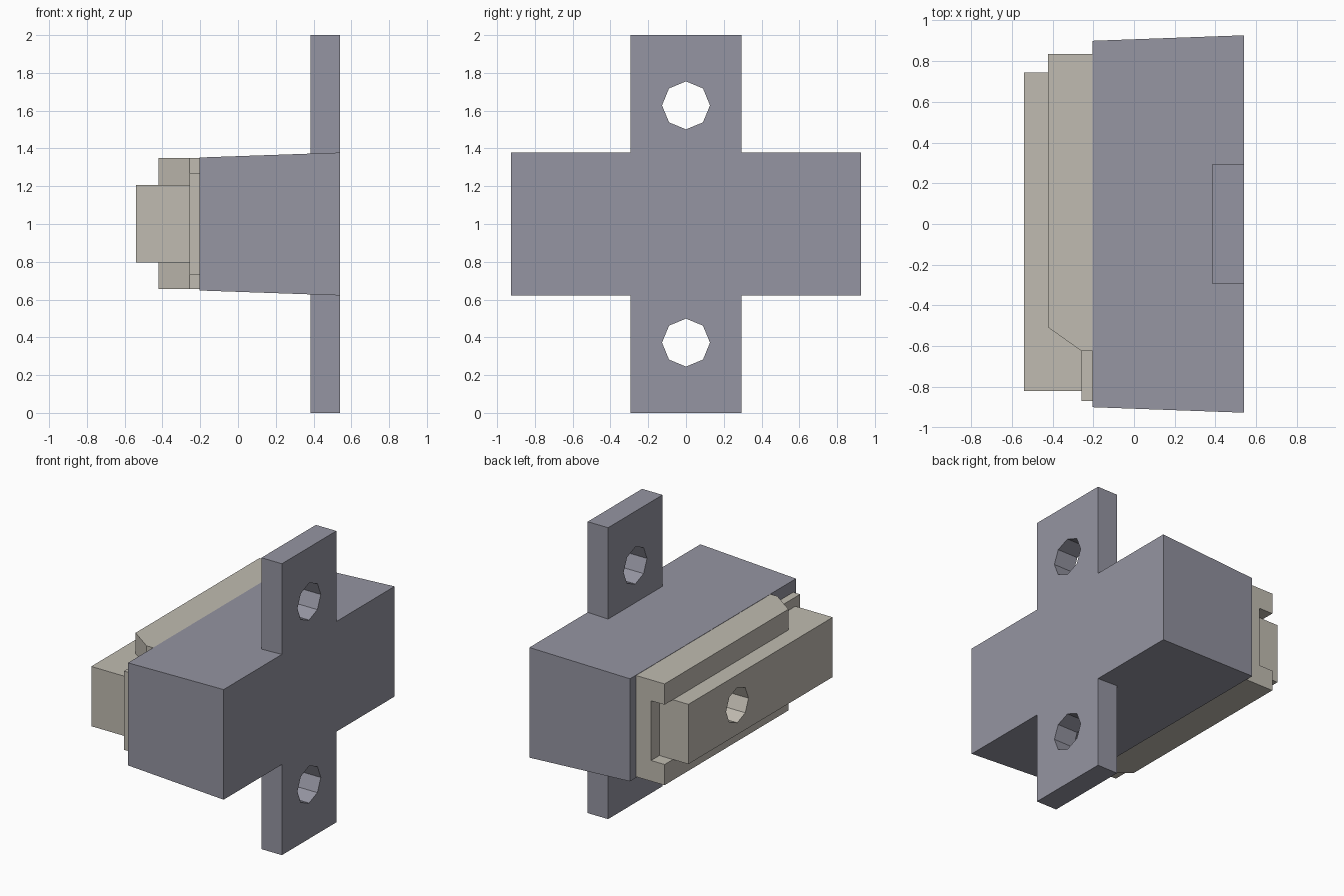
import bpy, math
from mathutils import Matrix

if "Cube" in bpy.data.objects:
    bpy.data.objects.remove(bpy.data.objects["Cube"])


def material(name, rgb):
    m = bpy.data.materials.new(name)
    m.diffuse_color = (*rgb, 1)
    m.use_nodes = True
    m.node_tree.nodes["Principled BSDF"].inputs["Base Color"].default_value = m.diffuse_color
    return m


GREY = material("slate_grey", (0.30, 0.30, 0.36))
BEIGE = material("warm_beige", (0.53, 0.50, 0.44))


def make(name, verts, faces, mat):
    me = bpy.data.meshes.new(name)
    me.from_pydata(verts, [], faces)
    ob = bpy.data.objects.new(name, me)
    bpy.context.collection.objects.link(ob)
    me.materials.append(mat)
    return ob


def prism(name, outline, z0, z1, mat):
    """Extrude a counter-clockwise xy outline from z0 to z1."""
    n = len(outline)
    verts = [(x, y, z) for z in (z0, z1) for x, y in outline]
    faces = [tuple(reversed(range(n))), tuple(range(n, 2 * n))]
    faces += [(i, (i + 1) % n, n + (i + 1) % n, n + i) for i in range(n)]
    return make(name, verts, faces, mat)


def box(name, x0, x1, y0, y1, z0, z1, mat):
    return prism(name, [(x0, y0), (x1, y0), (x1, y1), (x0, y1)], z0, z1, mat)


def drill(x0, x1, y, z, r, mat):
    """Eight-sided cutter running along x."""
    ring = [(r * math.cos(i * math.pi / 4), r * math.sin(i * math.pi / 4)) for i in range(8)]
    ob = prism("drill", ring, x0, x1, mat)
    ob.data.transform(Matrix.Translation((0, y, z)) @ Matrix.Rotation(math.pi / 2, 4, 'Y'))
    return ob


def boolean(target, tool, op):
    mod = target.modifiers.new(op, 'BOOLEAN')
    mod.operation, mod.object, mod.solver = op, tool, 'EXACT'
    bpy.context.view_layer.objects.active = target
    bpy.ops.object.modifier_apply(modifier=mod.name)
    bpy.data.objects.remove(tool)


# Tapered body block, joined with the upright mounting bar
body = box("body", -0.205, 0.54, -0.927, 0.927, 0.622, 1.378, GREY)
for v in body.data.vertices:
    if v.co.x < 0:
        v.co.y *= 0.9 / 0.927
        v.co.z = 1 + (v.co.z - 1) * 0.352 / 0.378
boolean(body, box("bar", 0.385, 0.54, -0.295, 0.295, 0, 2, GREY), 'UNION')

# Screw holes in both tabs
for z in (0.372, 1.628):
    boolean(body, drill(0.2, 0.7, 0, z, 0.127, GREY), 'DIFFERENCE')

# Rail housing with ramped front end and a central slot
housing = prism("rail_housing", [(-0.205, -0.625), (-0.205, 0.835), (-0.422, 0.835),
                                 (-0.422, -0.508), (-0.257, -0.625)], 0.655, 1.35, BEIGE)
boolean(housing, box("slot", -0.7, -0.32, -1, 1, 0.797, 1.207, BEIGE), 'DIFFERENCE')

# Thin plate showing at the front end
box("end_plate", -0.257, -0.205, -0.87, -0.6, 0.73, 1.27, BEIGE)

# Slider seated in the slot
slider = box("slider", -0.54, -0.257, -0.82, 0.745, 0.797, 1.207, BEIGE)

# Blind hole through slider and slot floor
for ob in (slider, housing):
    boolean(ob, drill(-0.7, -0.25, 0.215, 1.0, 0.122, BEIGE), 'DIFFERENCE')
